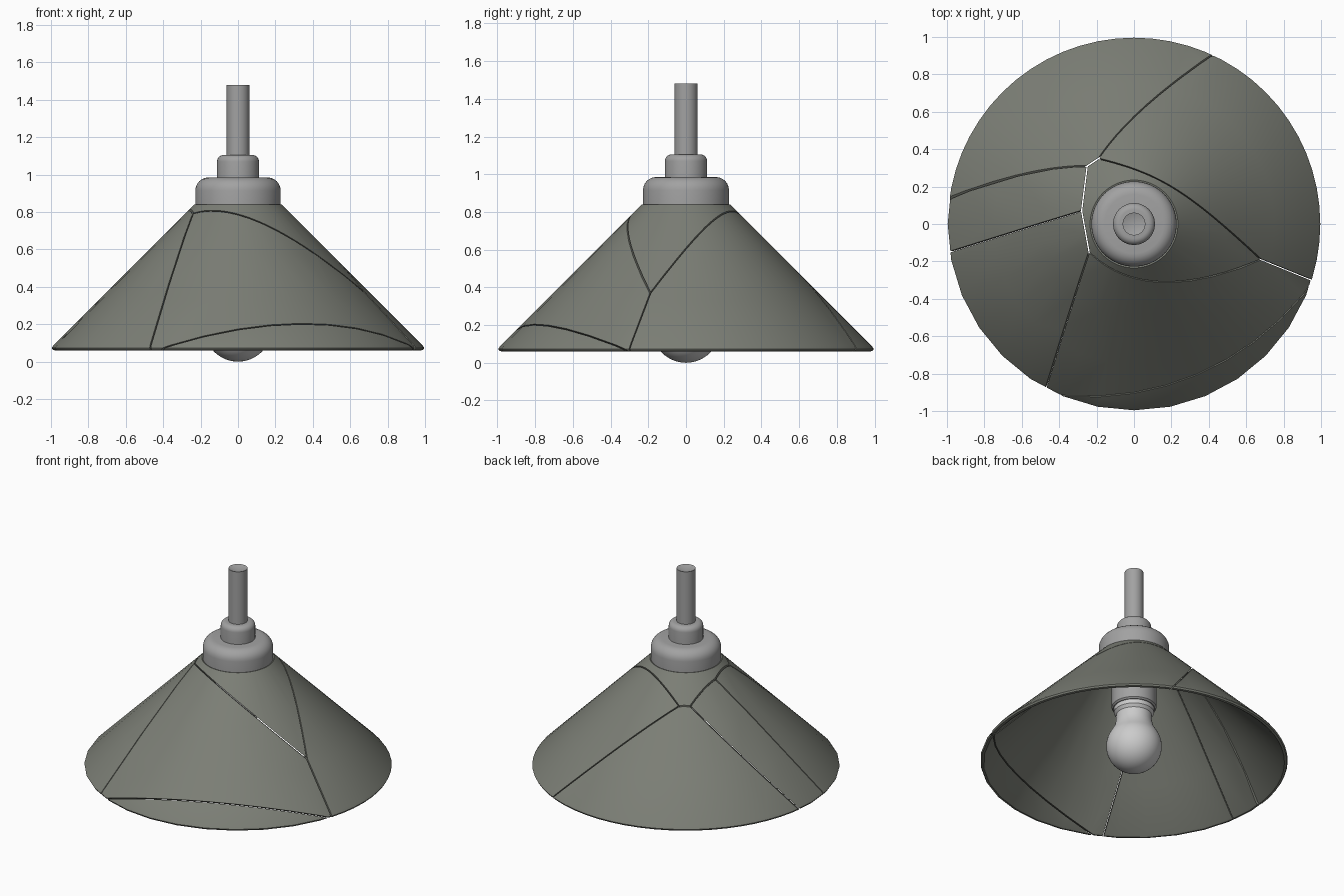
import bpy, bmesh, math
from mathutils import Vector

if "Cube" in bpy.data.objects:
    bpy.data.objects.remove(bpy.data.objects["Cube"])

GAP = 0.0035


def material(name, color):
    mat = bpy.data.materials.new(name)
    mat.diffuse_color = color
    mat.use_nodes = True
    mat.node_tree.nodes["Principled BSDF"].inputs["Base Color"].default_value = mat.diffuse_color
    return mat


enamel = material('enamel', (.20, .21, .18, 1))
metal = material('metal', (.36, .36, .36, 1))


def spin_bm(profile, steps=64, closed=False):
    """Revolve an (r, z) profile about the z axis."""
    bm = bmesh.new()
    vs = [bm.verts.new((r, 0, z)) for r, z in profile]
    n = len(vs)
    es = [bm.edges.new((vs[i], vs[(i + 1) % n])) for i in range(n if closed else n - 1)]
    bmesh.ops.spin(bm, geom=vs + es, cent=(0, 0, 0), axis=(0, 0, 1),
                   angle=math.tau, steps=steps, use_duplicate=False)
    bmesh.ops.remove_doubles(bm, verts=bm.verts[:], dist=1e-5)
    bmesh.ops.recalc_face_normals(bm, faces=bm.faces[:])
    return bm


def finish(bm, name, mat=None):
    me = bpy.data.meshes.new(name)
    bm.to_mesh(me)
    bm.free()
    if mat:
        me.materials.append(mat)
    ob = bpy.data.objects.new(name, me)
    bpy.context.collection.objects.link(ob)
    bpy.ops.object.select_all(action='DESELECT')
    ob.select_set(True)
    bpy.context.view_layer.objects.active = ob
    bpy.ops.object.shade_smooth_by_angle(angle=math.radians(35))
    return ob


def fillet(r, z, rad, n=6):
    """Rounded upper outer corner of a turned part."""
    return [(r - rad + rad * math.cos(a), z - rad + rad * math.sin(a))
            for a in (math.pi / 2 * i / n for i in range(n + 1))]


def on_cone(x, y):
    return Vector((x, y, 1.075 - math.hypot(x, y)))


# Crack planes: two end points on the cone, plus a middle point if the crack curves
cracks = {
    'back': ((.41, .90), (-.19, .35), (.05, .62)),
    'crown_right': ((-.19, .35), (.68, -.19), (.20, .20)),
    'right': ((.68, -.19), (.95, -.30)),
    'crown_front': ((.68, -.19), (-.24, -.15), (.15, -.31)),
    'front_left': ((-.24, -.15), (-.47, -.87)),
    'crown_left_a': ((-.24, -.15), (-.28, .07)),
    'left_low': ((-.28, .07), (-.99, -.15)),
    'crown_left_b': ((-.28, .07), (-.25, .31)),
    'left_high': ((-.25, .31), (-.99, .14), (-.60, .265)),
    'crown_back': ((-.25, .31), (-.19, .35)),
    'front_rim': ((-.36, -.92), (.94, -.335), (.30, -.82)),
}

# Shade shards: a point inside each, its roundness, and the cracks that bound it
shards = {
    'shade_back': ((-.4, .7), 64, ['back', 'crown_back', 'left_high']),
    'shade_right': ((.7, .3), 64, ['back', 'crown_right', 'right']),
    'shade_crown': ((.3, -.05), 64, ['crown_right', 'crown_front', 'crown_left_a',
                                     'crown_left_b', 'crown_back']),
    'shade_left': ((-.8, 0), 32, ['left_low', 'crown_left_b', 'left_high']),
    'shade_front_left': ((-.6, -.4), 32, ['left_low', 'crown_left_a', 'front_left']),
    'shade_front': ((.2, -.6), 32, ['right', 'crown_front', 'front_left', 'front_rim']),
    'shade_front_rim': ((.35, -.92), 32, ['front_rim']),
}

shade_profile = [(.235, .84), (.5, .575), (.75, .325), (.985, .09), (.996, .074),
                 (.99, .063), (.975, .06), (.962, .069), (.73, .301), (.48, .551), (.2, .83)]

for name, (seed, steps, bounds) in shards.items():
    bm = spin_bm(shade_profile, steps, closed=True)
    for key in bounds:
        pts = [on_cone(*p) for p in cracks[key]]
        if len(pts) == 2:  # straight cracks: upright at the crown, else square to the cone
            up = Vector((0, 0, 1))
            if not key.startswith('crown'):
                mid = (pts[0] + pts[1]) / 2
                up += Vector((mid.x, mid.y, 0)).normalized()
            pts.append(pts[0] + up)
        no = (pts[1] - pts[0]).cross(pts[2] - pts[0]).normalized()
        if no.dot(on_cone(*seed) - pts[0]) < 0:
            no = -no
        cut = bmesh.ops.bisect_plane(
            bm, geom=bm.verts[:] + bm.edges[:] + bm.faces[:], dist=1e-5,
            plane_co=pts[0] + no * GAP, plane_no=no, clear_inner=True)
        edges = [e for e in cut['geom_cut'] if isinstance(e, bmesh.types.BMEdge)]
        if edges:
            bmesh.ops.triangle_fill(bm, use_beauty=True, edges=edges)
    bmesh.ops.recalc_face_normals(bm, faces=bm.faces[:])
    finish(bm, name, enamel)

# Stepped collar on top of the shade
finish(spin_bm([(0, .83), (.228, .83)] + fillet(.228, .985, .07) + [(0, .985)]),
       'collar', metal)
finish(spin_bm([(0, .97), (.112, .97)] + fillet(.112, 1.105, .035) + [(0, 1.105)]),
       'upper_collar', metal)

# Hanging rod with a shallow hollow end
finish(spin_bm([(0, 1.09), (.061, 1.09), (.061, 1.48), (0, 1.46)], 32), 'rod', metal)

# Lamp holder under the collar
finish(spin_bm([(0, .84), (.145, .84), (.145, .47), (.135, .46), (0, .46)], 48),
       'socket', metal)

# Bulb: round globe blending to a short, thick neck
R, C = .18, .18
globe = [(R * math.sin(a), C - R * math.cos(a))
         for a in (math.radians(125) * i / 20 for i in range(21))]
finish(spin_bm(globe + [(.128, .32), (.117, .36), (.115, .41), (.13, .43),
                        (.13, .465), (0, .465)], 48), 'bulb')
